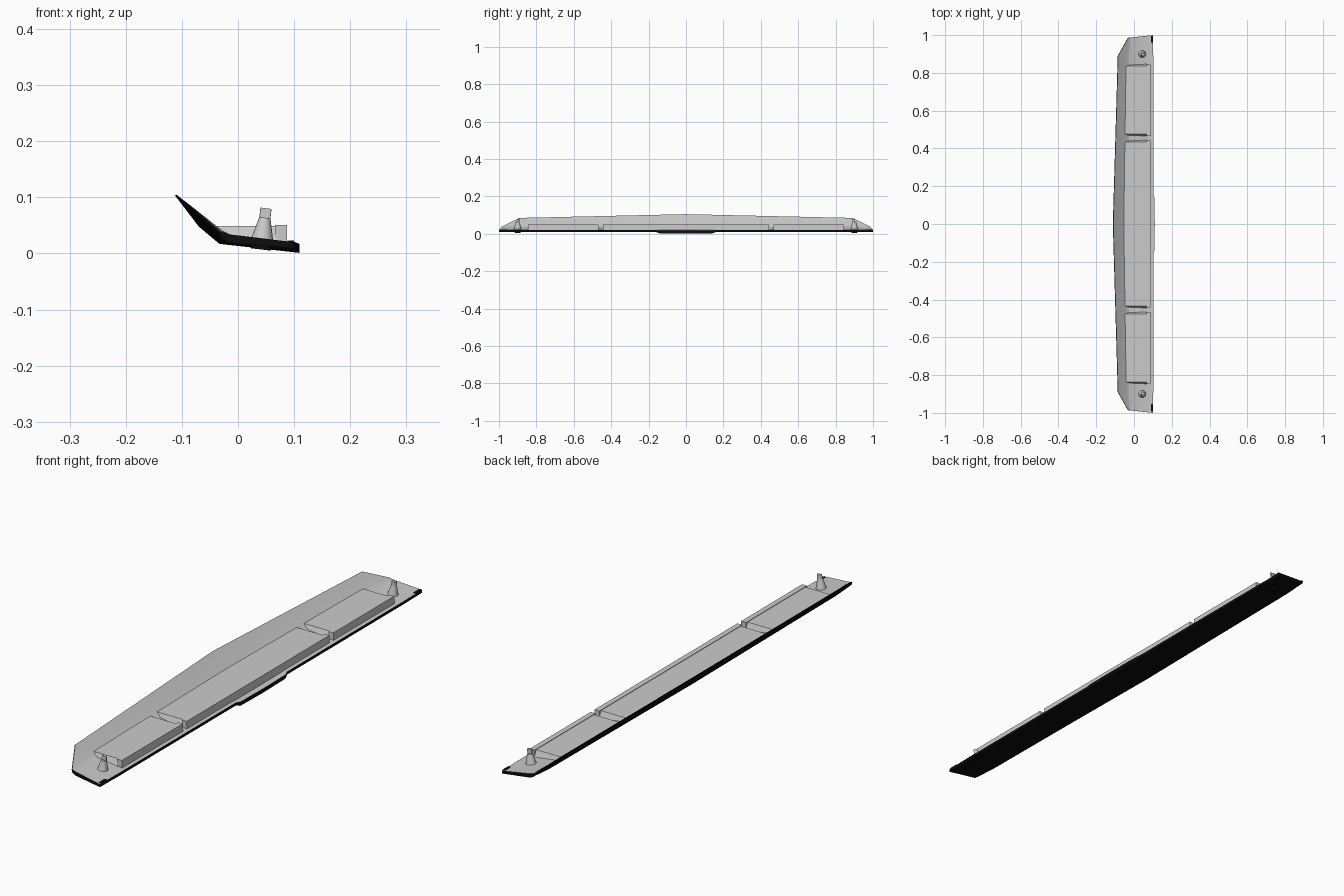
import bpy, bmesh, math
from mathutils import Matrix, Vector

if "Cube" in bpy.data.objects:
    bpy.data.objects.remove(bpy.data.objects["Cube"])

black = bpy.data.materials.new("black_finish")
black.diffuse_color = (0.004, 0.004, 0.004, 1)
black.use_nodes = True
black.node_tree.nodes["Principled BSDF"].inputs["Base Color"].default_value = black.diffuse_color
grey = bpy.data.materials.new("grey_inside")
grey.diffuse_color = (0.6, 0.6, 0.6, 1)
grey.use_nodes = True
grey.node_tree.nodes["Principled BSDF"].inputs["Base Color"].default_value = grey.diffuse_color


def finish(name, bm, mats=(), smooth=None):
    bmesh.ops.recalc_face_normals(bm, faces=bm.faces)
    me = bpy.data.meshes.new(name)
    bm.to_mesh(me)
    bm.free()
    ob = bpy.data.objects.new(name, me)
    bpy.context.collection.objects.link(ob)
    for m in mats:
        me.materials.append(m)
    if smooth:
        bpy.ops.object.select_all(action='DESELECT')
        ob.select_set(True)
        bpy.context.view_layer.objects.active = ob
        bpy.ops.object.shade_smooth_by_angle(angle=math.radians(smooth))
    return ob


def block(name, bottom, top, mats=()):
    """Six-sided block from two rectangles (x0, x1, y0, y1, z)."""
    bm = bmesh.new()
    rings = []
    for x0, x1, y0, y1, z in (bottom, top):
        rings.append([bm.verts.new((x, y, z)) for x, y in
                      ((x0, y0), (x1, y0), (x1, y1), (x0, y1))])
    bm.faces.new(rings[0])
    bm.faces.new(rings[1])
    for i in range(4):
        j = (i + 1) % 4
        bm.faces.new((rings[0][i], rings[0][j], rings[1][j], rings[1][i]))
    return finish(name, bm, mats)


# Shell: half-length sections, (inner points, outer points) as x, z from front edge to lip
mid_in = [(0.11, 0.017), (-0.033, 0.033), (-0.052, 0.047), (-0.110, 0.105)]
mid_out = [(0.11, 0.001), (-0.033, 0.017), (-0.070, 0.048), (-0.112, 0.103)]
far_in = [(0.10, 0.020), (-0.022, 0.034), (-0.038, 0.046), (-0.084, 0.085)]
far_out = [(0.10, 0.009), (-0.028, 0.019), (-0.054, 0.044), (-0.086, 0.083)]


def mix(a, b, t):
    return [(p[0] + (q[0] - p[0]) * t, p[1] + (q[1] - p[1]) * t) for p, q in zip(a, b)]


def section(y):
    t = y / 0.89
    a, b = mix(mid_in, far_in, t), mix(mid_out, far_out, t)
    if y > 0.15:                       # front edge steps back beyond the middle tab
        a[0], b[0] = (0.102, 0.020), (0.102, 0.009)
    return [(x, y, z) for x, z in a + b[::-1]]


end = [(0.10, 1.0, 0.020), (-0.015, 0.987, 0.034), (-0.022, 0.986, 0.036), (-0.031, 0.985, 0.039),
       (-0.033, 0.985, 0.036), (-0.030, 0.986, 0.027), (-0.018, 0.987, 0.019), (0.10, 1.0, 0.009)]
half = [section(y) for y in (0.14, 0.16, 0.89)] + [end]
sections = [[(x, -y, z) for x, y, z in s] for s in reversed(half)] + [section(0)] + half
bm = bmesh.new()
rings = [[bm.verts.new(p) for p in s] for s in sections]
for r, s in zip(rings, rings[1:]):
    for i in range(8):
        j = (i + 1) % 8
        f = bm.faces.new((r[i], r[j], s[j], s[i]))
        f.material_index = 0 if i < 3 else 1
for r in (rings[0], rings[-1]):
    for i in range(3):
        bm.faces.new((r[i], r[i + 1], r[6 - i], r[7 - i])).material_index = 1
finish("shell", bm, (grey, black), 30)

# Three raised pads, each with a front bar
for i, (y0, y1, xl) in enumerate(((-0.845, -0.467, -0.049), (-0.443, 0.443, -0.056),
                                  (0.467, 0.845, -0.049))):
    block(f"pad_{i}", (-0.03, 0.07, y0 - 0.003, y1 + 0.003, 0.020),
          (xl, 0.066, y0 + 0.009, y1 - 0.009, 0.049))
    block(f"front_bar_{i}", (0.066, 0.088, y0, y1, 0.016),
          (0.066, 0.087, y0, y1, 0.051))

# Mounting pegs, underside sockets and corner chips at both ends
tilt = Matrix.Rotation(math.radians(7), 4, 'Y')
for side, s in (("front", -1), ("back", 1)):
    base = Matrix.Translation((0.043, s * 0.9, 0.024)) @ tilt
    for part, r1, r2, z0, z1 in (("peg_base", 0.020, 0.010, 0, 0.040),
                                 ("peg_tip", 0.010, 0.010, 0.035, 0.057)):
        bm = bmesh.new()
        bmesh.ops.create_cone(bm, cap_ends=True, segments=16, radius1=r1, radius2=r2,
                              depth=z1 - z0,
                              matrix=base @ Matrix.Translation((0, 0, (z0 + z1) / 2)))
        if part == "peg_tip":          # the tip is cut to a half cylinder
            bmesh.ops.bisect_plane(bm, geom=bm.verts[:] + bm.edges[:] + bm.faces[:],
                                   plane_co=(0, s * 0.902, 0), plane_no=(0, s, 0),
                                   clear_outer=True)
            bmesh.ops.holes_fill(bm, edges=bm.edges[:])
        finish(f"{side}_{part}", bm, (), 35)
    bm = bmesh.new()
    bmesh.ops.create_cone(bm, cap_ends=True, segments=16, radius1=0.018, radius2=0.018,
                          depth=0.012, matrix=base @ Matrix.Translation((0, 0, -0.011)))
    finish(f"{side}_socket", bm, (black,), 35)
    y0, y1 = sorted((s * 0.955, s * 0.998))
    block(f"{side}_corner_chip", (0.084, 0.1, y0, y1, 0.012),
          (0.09, 0.1, y0 + 0.006, y1 - 0.002, 0.023), (black,))
